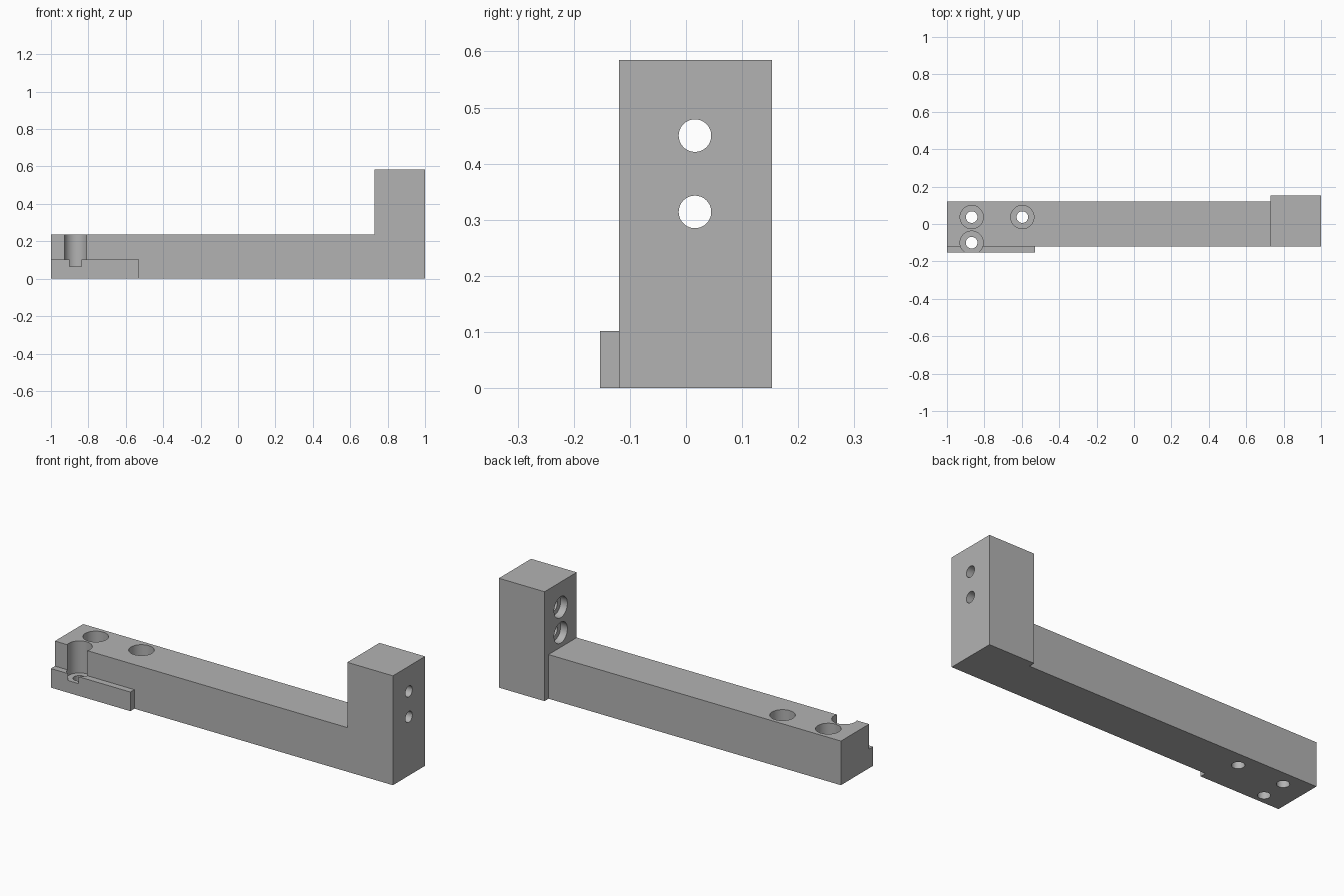
import bpy
import math

cube = bpy.data.objects.get("Cube")
if cube:
    bpy.data.objects.remove(cube, do_unlink=True)

grey = bpy.data.materials.new("plain grey")
grey.use_nodes = True
colour = (0.45, 0.45, 0.45, 1)
grey.diffuse_color = colour
grey.node_tree.nodes["Principled BSDF"].inputs["Base Color"].default_value = colour


def box(name, low, high):
    """Box between two corners."""
    bpy.ops.mesh.primitive_cube_add(size=1)
    ob = bpy.context.object
    ob.name = name
    ob.location = [(a + b) / 2 for a, b in zip(low, high)]
    ob.scale = [b - a for a, b in zip(low, high)]
    bpy.ops.object.transform_apply(location=True, rotation=True, scale=True)
    ob.data.materials.append(grey)
    return ob


def drill(name, centre, radius, length, axis="Z"):
    """Cylinder cutter centred on a point, along Z or X."""
    turn = (0, math.pi / 2, 0) if axis == "X" else (0, 0, 0)
    bpy.ops.mesh.primitive_cylinder_add(vertices=64, radius=radius, depth=length,
                                        location=centre, rotation=turn)
    ob = bpy.context.object
    ob.name = name
    ob.hide_render = True
    bpy.ops.object.transform_apply(location=True, rotation=True, scale=True)
    ob.data.materials.append(grey)
    return ob


def combine(target, tool, operation):
    """Apply a boolean and remove the tool."""
    bpy.ops.object.select_all(action="DESELECT")
    bpy.context.view_layer.objects.active = target
    target.select_set(True)
    mod = target.modifiers.new(operation.lower(), "BOOLEAN")
    mod.operation = operation
    mod.solver = "EXACT"
    mod.object = tool
    bpy.ops.object.modifier_apply(modifier=mod.name)
    bpy.data.objects.remove(tool, do_unlink=True)


# Long bar with an upright post at one end and a low side ledge at the other
FRONT, BACK, POST_X, BAR_TOP = -0.119, 0.119, 0.73, 0.236
bracket = box("bracket_arm", (-1, FRONT, 0), (0.9, BACK, BAR_TOP))
combine(bracket, box("end_post", (POST_X, FRONT, 0), (1, 0.153, 0.585)), "UNION")
combine(bracket, box("side_ledge", (-1, -0.153, 0), (-0.53, 0, 0.102)), "UNION")

# Vertical counterbored holes; the front one breaks out through the side
FLOOR = 0.065
for x, y in ((-0.868, 0.037), (-0.597, 0.037), (-0.868, -0.1)):
    combine(bracket, drill("bore", (x, y, FLOOR + 0.2), 0.062, 0.4), "DIFFERENCE")
    combine(bracket, drill("hole", (x, y, 0), 0.031, 0.4), "DIFFERENCE")

# Horizontal counterbored holes through the post
for z in (0.314, 0.45):
    combine(bracket, drill("bore", (POST_X, 0.016, z), 0.056, 0.08, "X"), "DIFFERENCE")
    combine(bracket, drill("hole", (0.88, 0.016, z), 0.029, 0.4, "X"), "DIFFERENCE")

bpy.ops.object.select_all(action="DESELECT")
bpy.context.view_layer.objects.active = bracket
bracket.select_set(True)
bpy.ops.object.shade_smooth_by_angle(angle=math.radians(30))
